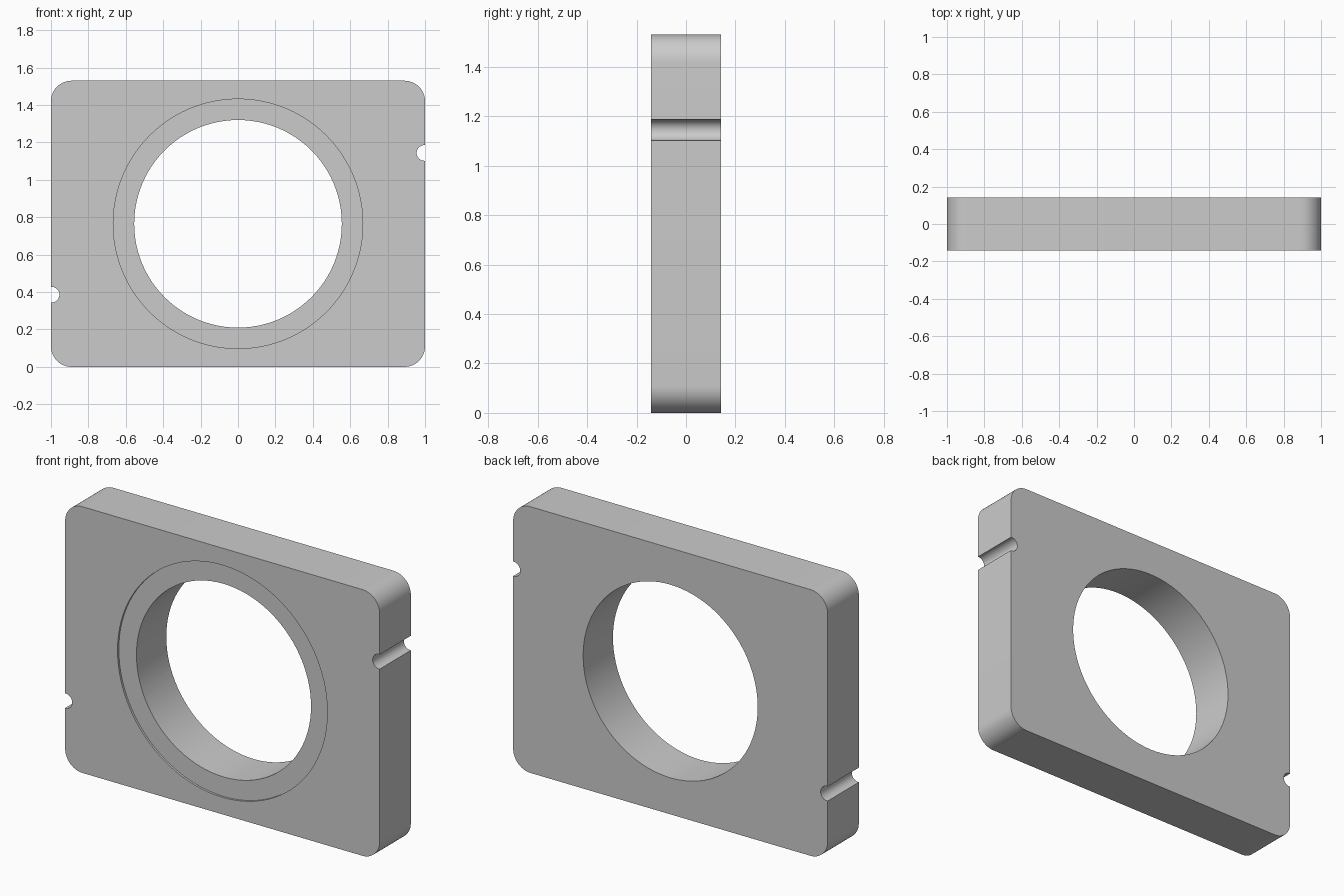
import bpy, bmesh
from math import sin, cos, pi, radians, asin

if "Cube" in bpy.data.objects:
    bpy.data.objects.remove(bpy.data.objects["Cube"])

W, H, T = 2.0, 1.53, 0.283      # width, height, thickness
CORNER, NOTCH = 0.11, 0.042     # corner and notch radii
NOTCH_X, NOTCH_Z = 0.997, 1.144
CZ = H / 2


def arc(cx, cz, r, a0, a1, n):
    return [(cx + r * cos(a0 + (a1 - a0) * i / n),
             cz + r * sin(a0 + (a1 - a0) * i / n)) for i in range(n + 1)]


def prism(name, points, y0, y1):
    """Extrude an x-z profile along y."""
    bm = bmesh.new()
    face = bm.faces.new([bm.verts.new((x, y0, z)) for x, z in points])
    ext = bmesh.ops.extrude_face_region(bm, geom=[face])
    moved = [g for g in ext["geom"] if isinstance(g, bmesh.types.BMVert)]
    bmesh.ops.translate(bm, verts=moved, vec=(0, y1 - y0, 0))
    bmesh.ops.recalc_face_normals(bm, faces=bm.faces)
    mesh = bpy.data.meshes.new(name)
    bm.to_mesh(mesh)
    bm.free()
    obj = bpy.data.objects.new(name, mesh)
    bpy.context.collection.objects.link(obj)
    return obj


def cut(target, cutter):
    cutter.hide_render = True
    mod = target.modifiers.new(cutter.name, 'BOOLEAN')
    mod.operation, mod.solver, mod.object = 'DIFFERENCE', 'EXACT', cutter
    bpy.context.view_layer.objects.active = target
    bpy.ops.object.modifier_apply(modifier=mod.name)
    bpy.data.objects.remove(cutter)


# Right half of the outline: lower corner, edge notch, upper corner
lip = asin((W / 2 - NOTCH_X) / NOTCH)
half = arc(W / 2 - CORNER, CORNER, CORNER, -pi / 2, 0, 12)
half += arc(NOTCH_X, NOTCH_Z, NOTCH, -pi / 2 + lip, -3 * pi / 2 - lip, 20)
half += arc(W / 2 - CORNER, H - CORNER, CORNER, 0, pi / 2, 12)

# The left half is the same outline turned by 180 degrees
plate = prism("plate", half + [(-x, H - z) for x, z in half], -T / 2, T / 2)

# Through hole and the shallow recess round it on the front
for name, radius, y1 in (("hole_cutter", 0.555, 1), ("recess_cutter", 0.667, -T / 2 + 0.012)):
    ring = arc(0, CZ, radius, 0, 2 * pi, 96)[:-1]
    cut(plate, prism(name, ring, -1, y1))

bpy.ops.object.select_all(action='DESELECT')
plate.select_set(True)
bpy.context.view_layer.objects.active = plate
bpy.ops.object.shade_smooth_by_angle(angle=radians(30))
